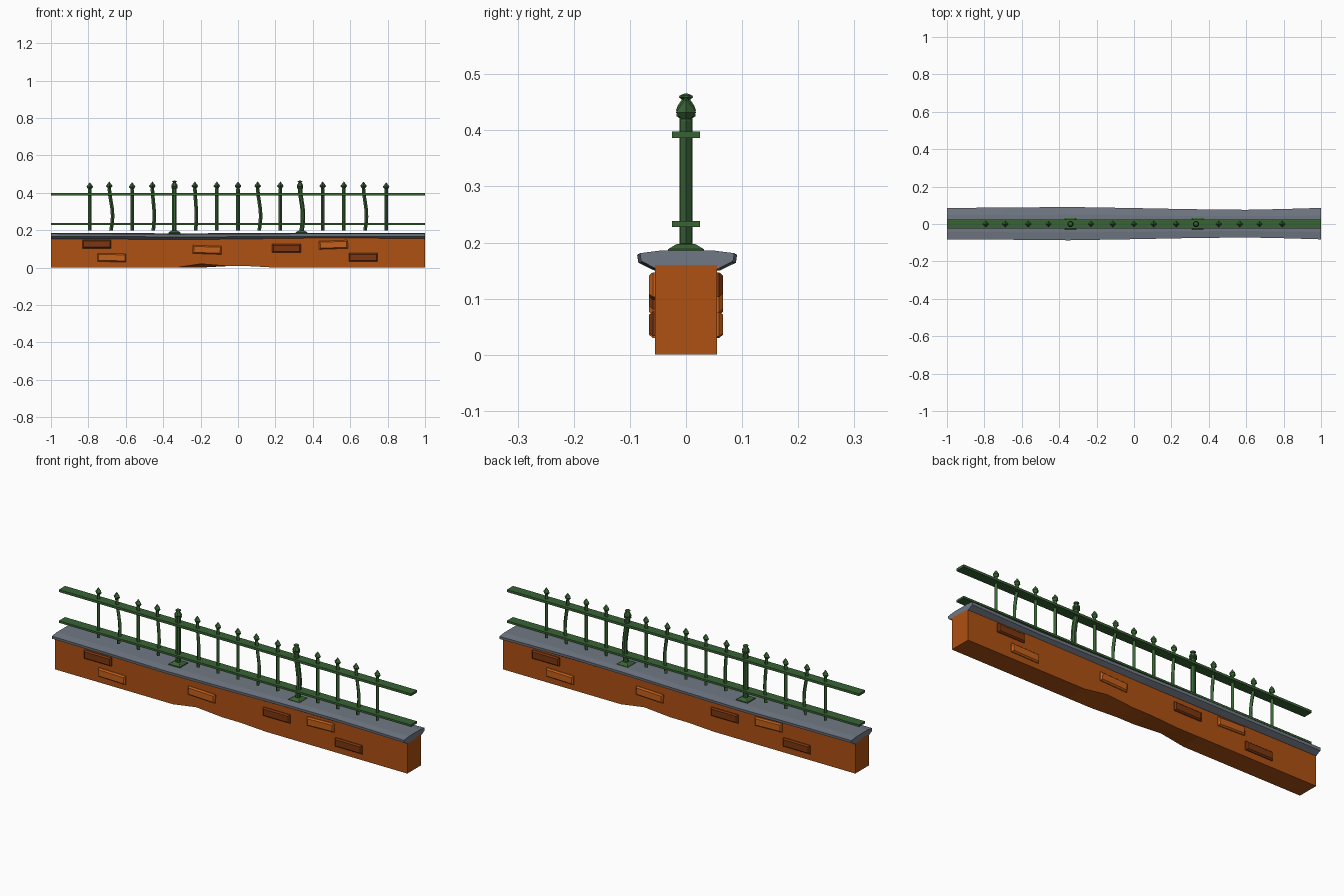
import bpy, bmesh, math
from mathutils import Matrix

if "Cube" in bpy.data.objects:
    bpy.data.objects.remove(bpy.data.objects["Cube"])


def material(name, rgb):
    m = bpy.data.materials.new(name)
    m.diffuse_color = (*rgb, 1)
    m.use_nodes = True
    m.node_tree.nodes["Principled BSDF"].inputs["Base Color"].default_value = m.diffuse_color
    return m


BRICK = material("brick wall orange", (0.42, 0.082, 0.006))
LIGHT = material("light brick", (0.55, 0.115, 0.01))
DARK = material("dark brick", (0.20, 0.038, 0.005))
STONE = material("grey stone", (0.165, 0.19, 0.23))
GREEN = material("green iron", (0.04, 0.125, 0.034))


def finish(name, bm, mat):
    bmesh.ops.recalc_face_normals(bm, faces=bm.faces)
    me = bpy.data.meshes.new(name)
    bm.to_mesh(me)
    bm.free()
    me.materials.append(mat)
    ob = bpy.data.objects.new(name, me)
    bpy.context.collection.objects.link(ob)
    return ob


def skin(name, rings, mat):
    """Join closed rings of points in order and cap both ends."""
    bm = bmesh.new()
    vs = [[bm.verts.new(p) for p in r] for r in rings]
    n = len(vs[0])
    for a, b in zip(vs, vs[1:]):
        for i in range(n):
            j = (i + 1) % n
            bm.faces.new((a[i], a[j], b[j], b[i]))
    bm.faces.new(vs[0])
    bm.faces.new(vs[-1])
    return finish(name, bm, mat)


def box(name, size, loc, mat):
    bm = bmesh.new()
    bmesh.ops.create_cube(bm, size=1, matrix=Matrix.Translation(loc) @ Matrix.Diagonal((*size, 1)))
    return finish(name, bm, mat)


def turned(name, x, profile, sides, mat, bend=0.0, turn=0.0):
    """Upright part from (radius, z) pairs, bowed sideways by bend."""
    rings = []
    for r, z in profile:
        t = min(max((z - 0.2) / 0.23, 0), 1)
        dx = bend * math.sin(2 * math.pi * t * 0.75)
        rings.append([(x + dx + r * math.cos(turn + 2 * math.pi * i / sides),
                       r * math.sin(turn + 2 * math.pi * i / sides), z) for i in range(sides)])
    return skin(name, rings, mat)


# Wall with worn notches under the front and back edges
rings = []
for x, front, back in ((-1, 0, 0), (-0.33, 0, 0), (-0.2, 0.02, 0), (-0.05, 0.008, 0.008),
                       (0.05, 0.008, 0.008), (0.2, 0, 0.02), (0.33, 0, 0), (1, 0, 0)):
    rings.append([(x, -0.055, front), (x, 0.055, back), (x, 0.055, 0.16), (x, -0.055, 0.16)])
skin("wall", rings, BRICK)

# Raised bricks, the back set being the front set turned half round
bricks = ((-0.755, 0.125, DARK, 0), (-0.675, 0.053, LIGHT, 1), (-0.165, 0.095, LIGHT, 2),
          (0.26, 0.103, DARK, 0), (0.51, 0.122, LIGHT, -2), (0.67, 0.055, DARK, 0))
for side in (0, 1):
    for x, z, mat, tilt in bricks:
        rings = [[(sx * w, y, sz * h) for sx, sz in ((-1, -1), (1, -1), (1, 1), (-1, 1))]
                 for w, h, y in ((0.077, 0.022, -0.05), (0.077, 0.022, -0.059), (0.070, 0.016, -0.066))]
        ob = skin("back_brick" if side else "front_brick", rings, mat)
        ob.data.transform(Matrix.Rotation(math.pi * side, 4, 'Z') @ Matrix.Translation((x, 0, z))
                          @ Matrix.Rotation(math.radians(tilt), 4, 'Y'))

# Stone coping with a slightly uneven width
half = ((0.055, 0.153), (0.082, 0.167), (0.084, 0.181), (0.045, 0.186))
section = list(half) + [(-y, z) for y, z in reversed(half)]
rings = []
for x, k, dz in ((-1, 1, 0), (-0.7, 1.02, -0.001), (-0.35, 1.06, -0.003), (0, 0.99, -0.002),
                 (0.3, 0.92, 0), (0.6, 0.88, 0), (0.8, 0.93, 0), (1, 1, 0)):
    rings.append([(x, y * k + 0.002, z + dz) for y, z in section])
skin("coping", rings, STONE)

# Two flat rails
box("lower_rail", (2, 0.05, 0.01), (0, 0, 0.233), GREEN)
box("upper_rail", (2, 0.05, 0.012), (0, 0, 0.392), GREEN)

# Thin bars with spear tips, and two heavier posts
steps = 6
bends = {1: 0.009, 3: 0.005, 5: 0.004, 8: 0.008, 13: 0.008}
for i in range(15):
    x = (i - 7) * 0.1132
    if i in (4, 10):
        shaft = [(0.013, 0.19 + 0.23 * s / steps) for s in range(steps + 1)]
        cap = [(0.013, 0.422), (0.018, 0.425), (0.018, 0.429), (0.015, 0.431), (0.018, 0.434),
               (0.018, 0.438), (0.016, 0.444), (0.008, 0.455), (0.014, 0.459), (0.012, 0.462), (0.002, 0.466)]
        turned("post", x, shaft + cap, 8, GREEN, 0.008 if i == 10 else 0, math.pi / 8)
        # sloped square foot
        d = math.sqrt(2)
        turned("post_foot", x, [(0.032 * d, 0.182), (0.032 * d, 0.188), (0.017 * d, 0.197)],
               4, GREEN, 0, math.pi / 4)
    else:
        shaft = [(0.0095, 0.198 + 0.222 * s / steps) for s in range(steps + 1)]
        tip = [(0.008, 0.424), (0.018, 0.436), (0.010, 0.447), (0.001, 0.459)]
        if i in (0, 2, 14):
            tip = [(r, z - 0.004) for r, z in tip]
            shaft[-1] = (0.0095, 0.417)
        turned("bar", x, shaft + tip, 4, GREEN, bends.get(i, 0))
